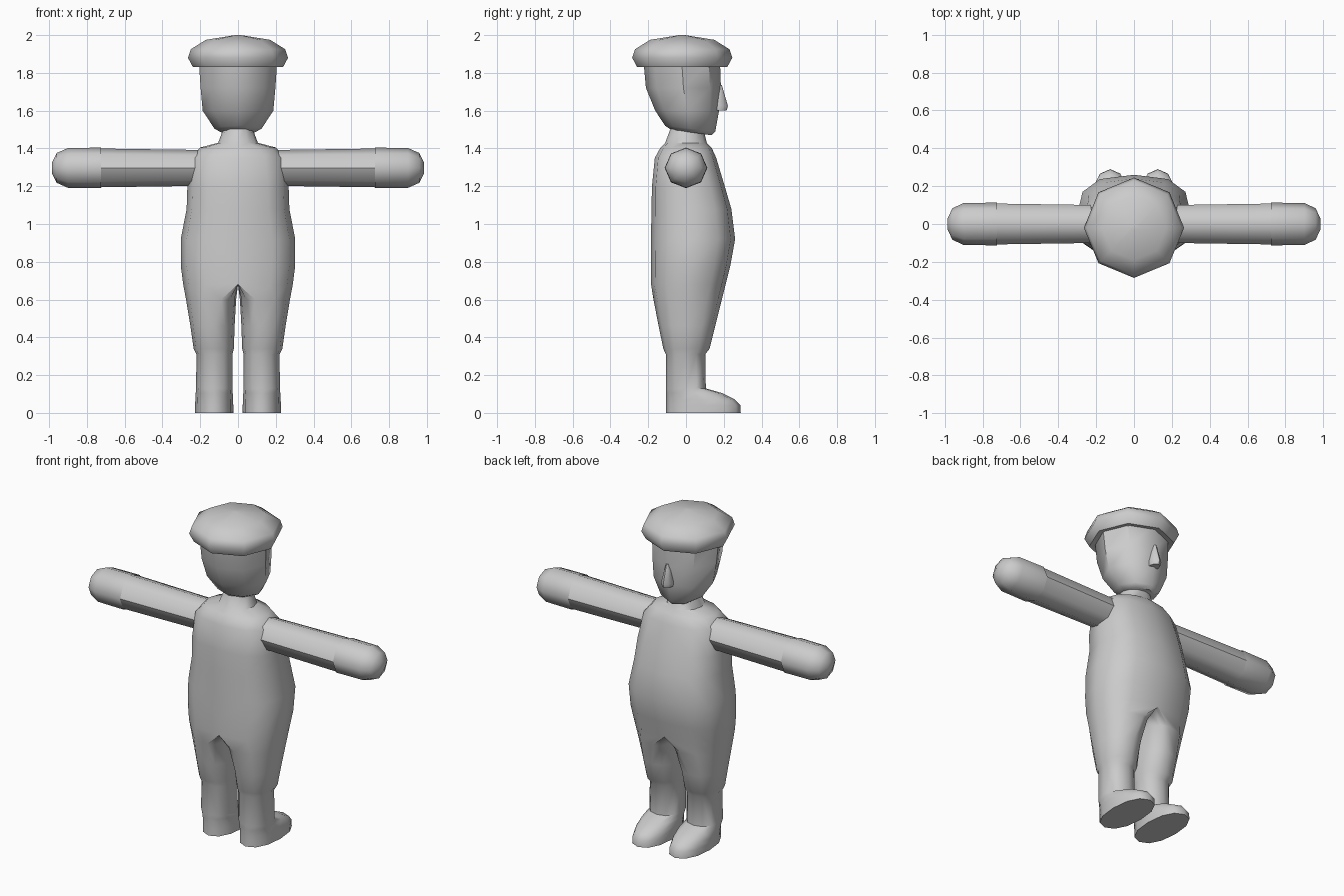
import bpy, bmesh
from math import sin, cos, pi, radians
from mathutils import Vector

if "Cube" in bpy.data.objects:
    bpy.data.objects.remove(bpy.data.objects["Cube"])


def finish(bm, name, mirror=False, angle=45):
    bmesh.ops.recalc_face_normals(bm, faces=bm.faces)
    me = bpy.data.meshes.new(name)
    bm.to_mesh(me)
    bm.free()
    ob = bpy.data.objects.new(name, me)
    bpy.context.collection.objects.link(ob)
    bpy.ops.object.select_all(action='DESELECT')
    ob.select_set(True)
    bpy.context.view_layer.objects.active = ob
    bpy.ops.object.shade_smooth_by_angle(angle=radians(angle))
    if mirror:
        mod = ob.modifiers.new("Mirror", 'MIRROR')
        mod.use_clip = True
        mod.merge_threshold = 0.002
    return ob


def bridge(bm, a, b, closed=True):
    n = len(a)
    for i in range(n if closed else n - 1):
        j = (i + 1) % n
        bm.faces.new((a[i], a[j], b[j], b[i]))


def loft(name, rings, mirror=False, caps=(True, True), angle=45):
    bm = bmesh.new()
    loops = [[bm.verts.new(p) for p in r] for r in rings]
    for a, b in zip(loops, loops[1:]):
        bridge(bm, a, b)
    if caps[0]:
        bm.faces.new(loops[0])
    if caps[1]:
        bm.faces.new(loops[-1])
    return finish(bm, name, mirror, angle)


def oval(z, rx, y0, y1, tilt=0, n=8):
    """Horizontal ring from y0 to y1; tilt lowers its front."""
    c, h = (y0 + y1) / 2, (y1 - y0) / 2
    return [Vector((rx * sin(2 * pi * i / n), c + h * cos(2 * pi * i / n),
                    z - tilt * (1 + cos(2 * pi * i / n)) / 2)) for i in range(n)]


def spow(v, e):
    return abs(v) ** e * (1 if v >= 0 else -1)


# Body half: torso arcs that become closed leg rings, mirrored across x
H = 6  # segments on the outer half of a ring


def body_ring(z, xin, xs, xout, y0, y1, e, full):
    c, h = (y0 + y1) / 2, (y1 - y0) / 2
    pts = []
    for i in range(2 * H if full else H + 1):
        t = pi * i / H
        s = spow(sin(t), e) if 0 < i % H else 0
        x = xs + s * ((xout - xs) if s >= 0 else (xs - xin))
        pts.append((x, c + h * spow(cos(t), e), z))
    return pts


torso = [  # z, half width, back y, front y, squareness
    (1.51, 0.075, -0.08, 0.09, 1), (1.43, 0.105, -0.11, 0.11, 1),
    (1.405, 0.20, -0.135, 0.135, 0.9), (1.35, 0.25, -0.165, 0.16, 0.8),
    (1.20, 0.268, -0.18, 0.205, 0.75), (1.08, 0.272, -0.183, 0.24, 0.75),
    (0.92, 0.303, -0.185, 0.26, 0.75), (0.78, 0.303, -0.185, 0.235, 0.75)]
legs = [  # z, inner x, seam x, outer x, back y, front y, squareness
    (0.68, 0.0, 0.0, 0.29, -0.185, 0.21, 0.75),
    (0.60, 0.010, 0.09, 0.275, -0.172, 0.19, 0.85),
    (0.46, 0.018, 0.125, 0.252, -0.145, 0.155, 0.9),
    (0.34, 0.022, 0.128, 0.235, -0.12, 0.125, 0.9),
    (0.31, 0.030, 0.125, 0.220, -0.107, 0.102, 0.9),
    (0.13, 0.030, 0.126, 0.222, -0.107, 0.105, 0.9),
    (0.105, 0.028, 0.126, 0.224, -0.107, 0.19, 0.9),
    (0.07, 0.026, 0.126, 0.226, -0.107, 0.26, 0.9),
    (0.04, 0.025, 0.126, 0.227, -0.107, 0.288, 0.9),
    (0.0, 0.025, 0.126, 0.227, -0.107, 0.29, 0.9)]
bm = bmesh.new()
arcs = [[bm.verts.new(p) for p in body_ring(z, 0, 0, xo, a, b, e, False)]
        for z, xo, a, b, e in torso]
loops = [[bm.verts.new(p) for p in body_ring(*r, True)] for r in legs]
for a, b in zip(arcs, arcs[1:] + [loops[0][:H + 1]]):
    bridge(bm, a, b, closed=False)
for a, b in zip(loops, loops[1:]):
    bridge(bm, a, b)
bm.faces.new(loops[-1])
finish(bm, "body", mirror=True, angle=50)


# Arms and hands: octagonal tubes along x
def arm_ring(x, r):
    return [(x, r * cos(pi * i / 4), 1.297 + 0.95 * r * sin(pi * i / 4)) for i in range(8)]


loft("arm", [arm_ring(x, r) for x, r in ((0.20, 0.10), (0.40, 0.103), (0.735, 0.108))],
     mirror=True, caps=(False, True))
loft("hand", [arm_ring(x, r) for x, r in
              ((0.725, 0.113), (0.90, 0.111), (0.96, 0.083), (0.985, 0.03))],
     mirror=True, caps=(False, True), angle=60)

# Head, with the chin pushed forward
loft("head", [oval(1.86, 0.207, -0.225, 0.18), oval(1.72, 0.198, -0.212, 0.185),
              oval(1.60, 0.187, -0.163, 0.175), oval(1.52, 0.125, -0.11, 0.155, 0.03),
              oval(1.50, 0.09, -0.08, 0.135, 0.03)])

# Nose
loft("nose", [oval(1.735, 0.008, 0.165, 0.19), oval(1.70, 0.018, 0.15, 0.20),
              oval(1.625, 0.034, 0.13, 0.222), oval(1.60, 0.03, 0.13, 0.215)])

# Flat round cap
loft("cap", [oval(z, r, -0.02 - r, -0.02 + r) for z, r in
             ((1.84, 0.19), (1.83, 0.238), (1.88, 0.265), (1.925, 0.25),
              (1.975, 0.17), (2.0, 0.015))], angle=60)
